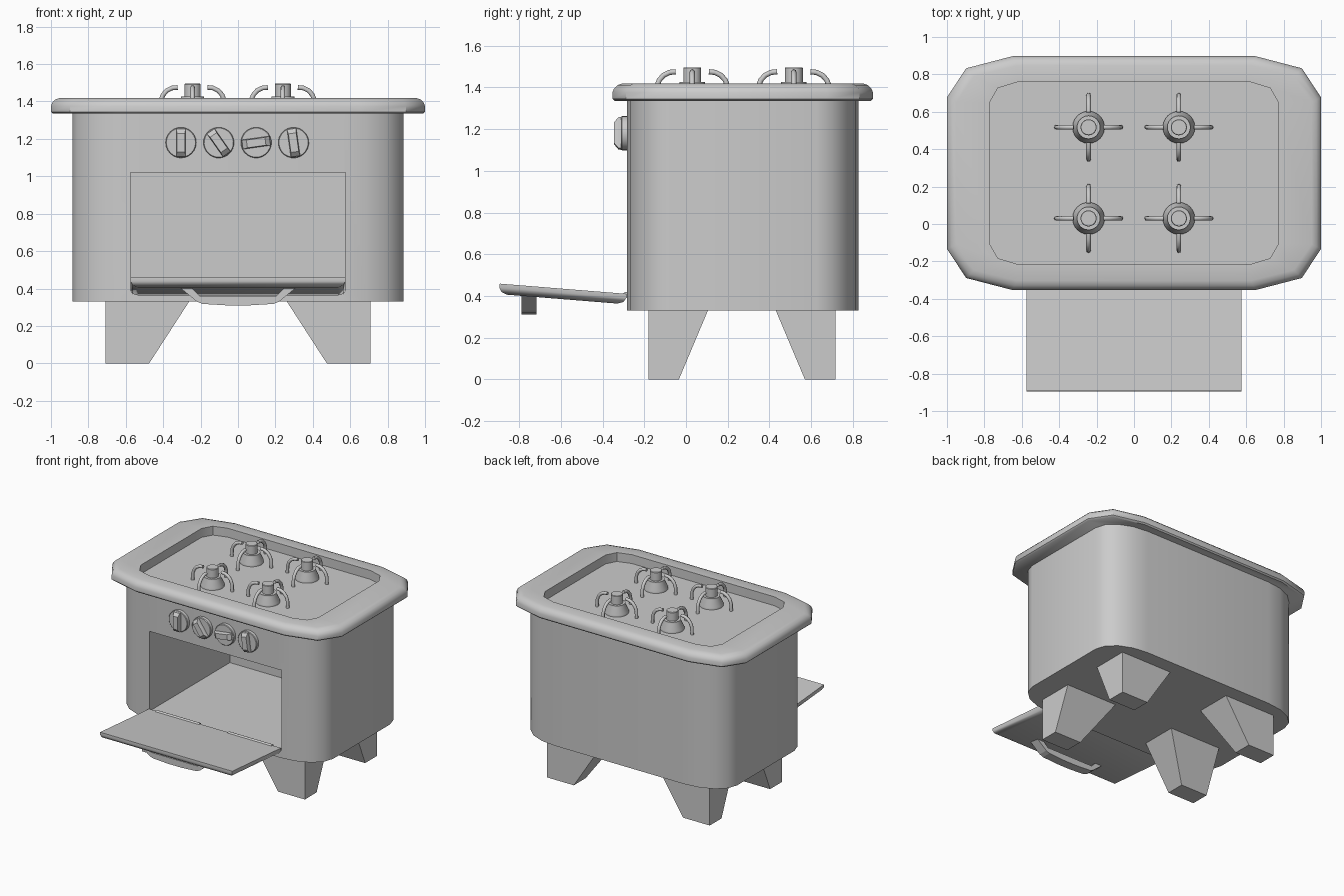
import bpy, bmesh, math
from math import sin, cos, pi
from mathutils import Matrix, Vector

if "Cube" in bpy.data.objects:
    bpy.data.objects.remove(bpy.data.objects["Cube"])

YC = 0.272  # depth centre of the body


def outline(hx, hy, rx, ry, z, n, yc=YC):
    """Rectangle with elliptical corners of n segments."""
    pts = []
    for q in range(4):
        sx, sy = [(1, 1), (-1, 1), (-1, -1), (1, -1)][q]
        for i in range(n + 1):
            a = q * pi / 2 + i * pi / 2 / n
            pts.append((sx * (hx - rx) + rx * cos(a), yc + sy * (hy - ry) + ry * sin(a), z))
    return pts


def rect(x0, x1, y0, y1, z):
    return [(x0, y0, z), (x1, y0, z), (x1, y1, z), (x0, y1, z)]


def circle(r, z, n=24):
    return [(r * cos(2 * pi * i / n), r * sin(2 * pi * i / n), z) for i in range(n)]


def loft(name, rings, matrix=None, smooth=None):
    """Skin a stack of equal-sized rings and cap both ends."""
    bm = bmesh.new()
    loops = [[bm.verts.new(p) for p in r] for r in rings]
    n = len(loops[0])
    for a, b in zip(loops, loops[1:]):
        for i in range(n):
            j = (i + 1) % n
            bm.faces.new((a[i], a[j], b[j], b[i]))
    bm.faces.new(loops[0][::-1])
    bm.faces.new(loops[-1])
    if matrix:
        bm.transform(matrix)
    bmesh.ops.recalc_face_normals(bm, faces=bm.faces)
    me = bpy.data.meshes.new(name)
    bm.to_mesh(me)
    bm.free()
    ob = bpy.data.objects.new(name, me)
    bpy.context.collection.objects.link(ob)
    if smooth:
        activate(ob)
        bpy.ops.object.shade_smooth_by_angle(angle=math.radians(smooth))
    return ob


def activate(ob):
    bpy.ops.object.select_all(action='DESELECT')
    ob.select_set(True)
    bpy.context.view_layer.objects.active = ob


# Body with the oven cavity cut out
body = loft("body", [outline(0.885, 0.555, 0.32, 0.2, z, 4) for z in (0.33, 1.36)])
# keep the body below the recessed cooktop floor
for v in body.data.vertices:
    if v.co.z > 1:
        v.co.z = 1.342
cutter = loft("cavity_cutter", [rect(-0.575, 0.575, -0.6, 0.72, z) for z in (0.39, 1.02)])
cutter.hide_render = True
activate(body)
mod = body.modifiers.new("cavity", 'BOOLEAN')
mod.object = cutter
mod.operation = 'DIFFERENCE'
mod.solver = 'EXACT'
bpy.ops.object.modifier_apply(modifier=mod.name)
bpy.data.objects.remove(cutter)
activate(body)
bpy.ops.object.shade_smooth_by_angle(angle=math.radians(40))

# Cooktop with rounded rim and recessed floor
rim = [outline(1.0 - d, 0.625 - d, 0.35 - d / 2, 0.22 - d / 2, z, 2)
       for d, z in ((0.01, 1.335), (0, 1.345), (0, 1.375), (0.008, 1.395), (0.024, 1.411), (0.05, 1.42))]
rim += [outline(0.772, 0.487, 0.15, 0.11, z, 2) for z in (1.42, 1.35)]
loft("cooktop", rim, smooth=42)

# Burners with four curved pot supports each
for x in (-0.243, 0.24):
    for y in (0.03, 0.517):
        m = Matrix.Translation((x, y, 0))
        loft("burner", [circle(r, z) for r, z in (
            (0.086, 1.348), (0.086, 1.365), (0.062, 1.415), (0.062, 1.427),
            (0.043, 1.427), (0.043, 1.492), (0.04, 1.496))], m, smooth=35)
        cu = bpy.data.curves.new("pot_support", 'CURVE')
        cu.dimensions = '3D'
        cu.bevel_depth = 0.0125
        cu.bevel_resolution = 2
        cu.use_fill_caps = True
        for k in range(4):
            a = k * pi / 2
            path = [(0.172, 1.345), (0.17, 1.405), (0.158, 1.435), (0.138, 1.458), (0.11, 1.472), (0.08, 1.475)]
            sp = cu.splines.new('POLY')
            sp.points.add(len(path) - 1)
            for p, (r, z) in zip(sp.points, path):
                p.co = (x + r * cos(a), y + r * sin(a), z, 1)
            sp.use_smooth = True
        ob = bpy.data.objects.new("pot_support", cu)
        bpy.context.collection.objects.link(ob)
        activate(ob)
        bpy.ops.object.convert(target='MESH')

# Control knobs: round base and a turned grip
face_front = Matrix.Rotation(pi / 2, 4, 'X')
for x, deg in ((-0.305, 0), (-0.103, 35), (0.097, -82), (0.297, 8)):
    m = Matrix.Translation((x, -0.283, 1.18)) @ face_front @ Matrix.Rotation(math.radians(deg), 4, 'Z')
    loft("knob_base", [circle(0.082, -0.01), circle(0.082, 0.024), circle(0.078, 0.028)], m, smooth=35)
    loft("knob_grip", [rect(-w, w, -l, l, z) for w, l, z in
                       ((0.025, 0.078, 0.02), (0.025, 0.074, 0.042), (0.021, 0.05, 0.062))], m)

# Open oven door, tilted slightly upward
door_m = Matrix.Translation((0, -0.285, 0.41)) @ Matrix.Rotation(math.radians(-4.6), 4, 'X')
loft("oven_door", [rect(-0.575 + d, 0.575 - d, -0.61 + d, -d, z)
                   for d, z in ((0, 0), (0, -0.02), (0.012, -0.04), (0.04, -0.05))], door_m, smooth=50)

# Door handle: bent bar under the door
bar = [(-0.305, 0.4), (-0.22, 0.33), (-0.19, 0.318), (-0.06, 0.31), (0.06, 0.31), (0.19, 0.318), (0.22, 0.33),
       (0.305, 0.4), (0.245, 0.4), (0.205, 0.36), (-0.205, 0.36), (-0.245, 0.4)]
loft("door_handle", [[(x, y, z) for x, z in bar] for y in (-0.79, -0.718)])

# Hinges
for x in (-0.32, 0.31):
    m = Matrix.Translation((x, -0.288, 0.405)) @ Matrix.Rotation(pi / 2, 4, 'Y')
    loft("hinge", [circle(0.014, z, 12) for z in (-0.19, 0.19)], m, smooth=40)

# Four tapered legs, mirrored about the body centre
for sx in (-1, 1):
    for sy in (-1, 1):
        m = Matrix.Translation((0, 0.268, 0)) @ Matrix.Diagonal((sx, sy, 1, 1))
        loft("leg", [rect(0.475, 0.708, 0.302, 0.448, 0), rect(0.26, 0.708, 0.162, 0.448, 0.332)], m)
